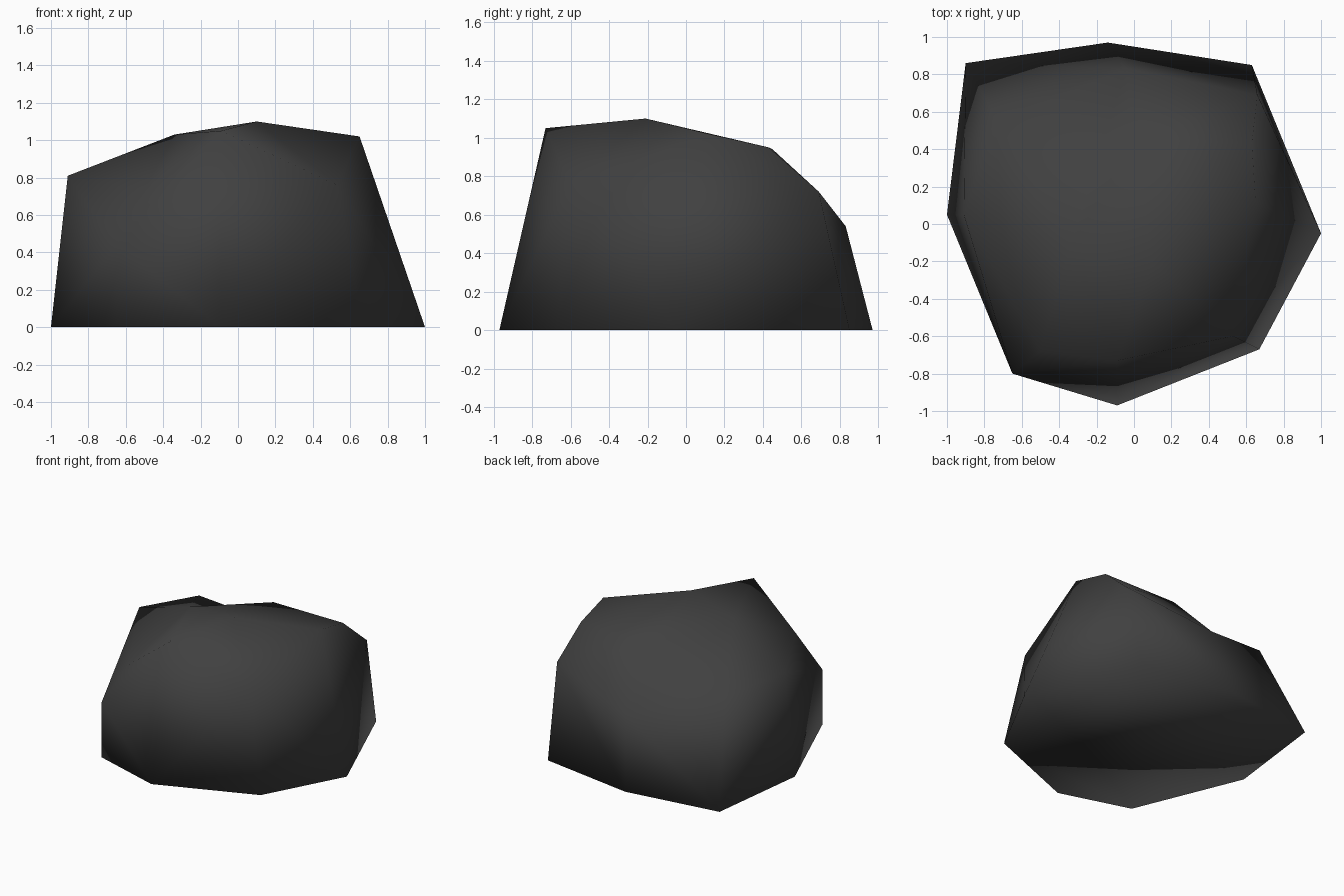
import bpy
import bmesh

# Remove the default cube
cube = bpy.data.objects.get("Cube")
if cube:
    bpy.data.objects.remove(cube, do_unlink=True)

# Flat stone colour
stone = bpy.data.materials.new("dark_grey_stone")
stone.use_nodes = True
colour = (0.052, 0.052, 0.052, 1.0)
stone.diffuse_color = colour
shader = next(n for n in stone.node_tree.nodes if n.type == "BSDF_PRINCIPLED")
shader.inputs["Base Color"].default_value = colour
shader.inputs["Roughness"].default_value = 0.9

# Ground outline, anticlockwise from the right front corner
base_outline = [(-.65, -.80), (-.09, -.97), (.67, -.67), (1, -.05),
                (.63, .85), (-.14, .97), (-.90, .86), (-1, .05)]

# Shoulder corners above the ground outline, in the same order
shoulder_points = [(-.65, -.80, .44), (-.09, -.73, 1.05), (.53, -.60, .76), (.65, .12, 1.02),
                   (.66, .69, .72), (-.04, .83, .54), (-.73, .55, .76), (-.91, .05, .81)]

bm = bmesh.new()
base = [bm.verts.new((x, y, 0)) for x, y in base_outline]
shoulder = [bm.verts.new(point) for point in shoulder_points]
(front_right, front, front_left, left,
 back_left, back, back_right, right) = shoulder

# Corners of the crown inside the shoulder
peak = bm.verts.new((.10, -.21, 1.10))
ridge = bm.verts.new((-.34, -.12, 1.03))
rear = bm.verts.new((0, .45, .94))
rear_left = bm.verts.new((.63, .43, .95))
chip = bm.verts.new((-.50, -.68, .735))

# Crown facets between the shoulder and the peak
crown_facets = [
    (front_left, left, peak),
    (front, front_left, peak),
    (left, rear_left, peak),
    (left, back_left, rear_left),
    (back_left, back, rear),
    (back_left, rear, rear_left),
    (rear_left, rear, peak),
    (rear, ridge, peak),
    (rear, back, ridge),
    (back, back_right, ridge),
    (back_right, right, ridge),
    (right, chip, ridge),
    (right, front_right, chip),
    (front_right, front, chip),
    (chip, front, ridge),
    (front, peak, ridge),
]
for facet in crown_facets:
    bm.faces.new(facet)


def add_wall(a, b, c, d):
    """Split a bent wall panel along its outward diagonal."""
    normal = (b.co - a.co).cross(c.co - a.co)
    if normal.dot(d.co - a.co) <= 0:
        panels = [(a, b, c), (a, c, d)]
    else:
        panels = [(a, b, d), (b, c, d)]
    for panel in panels:
        bm.faces.new(panel)


# Walls around the outside
count = len(base)
for i in range(count):
    j = (i + 1) % count
    add_wall(base[i], base[j], shoulder[j], shoulder[i])

# Underside
bm.faces.new(base[::-1])

# Smooth shading all over
bmesh.ops.recalc_face_normals(bm, faces=bm.faces[:])
for face in bm.faces:
    face.smooth = True

mesh = bpy.data.meshes.new("boulder")
bm.to_mesh(mesh)
bm.free()
mesh.materials.append(stone)
boulder = bpy.data.objects.new("boulder", mesh)
bpy.context.scene.collection.objects.link(boulder)
